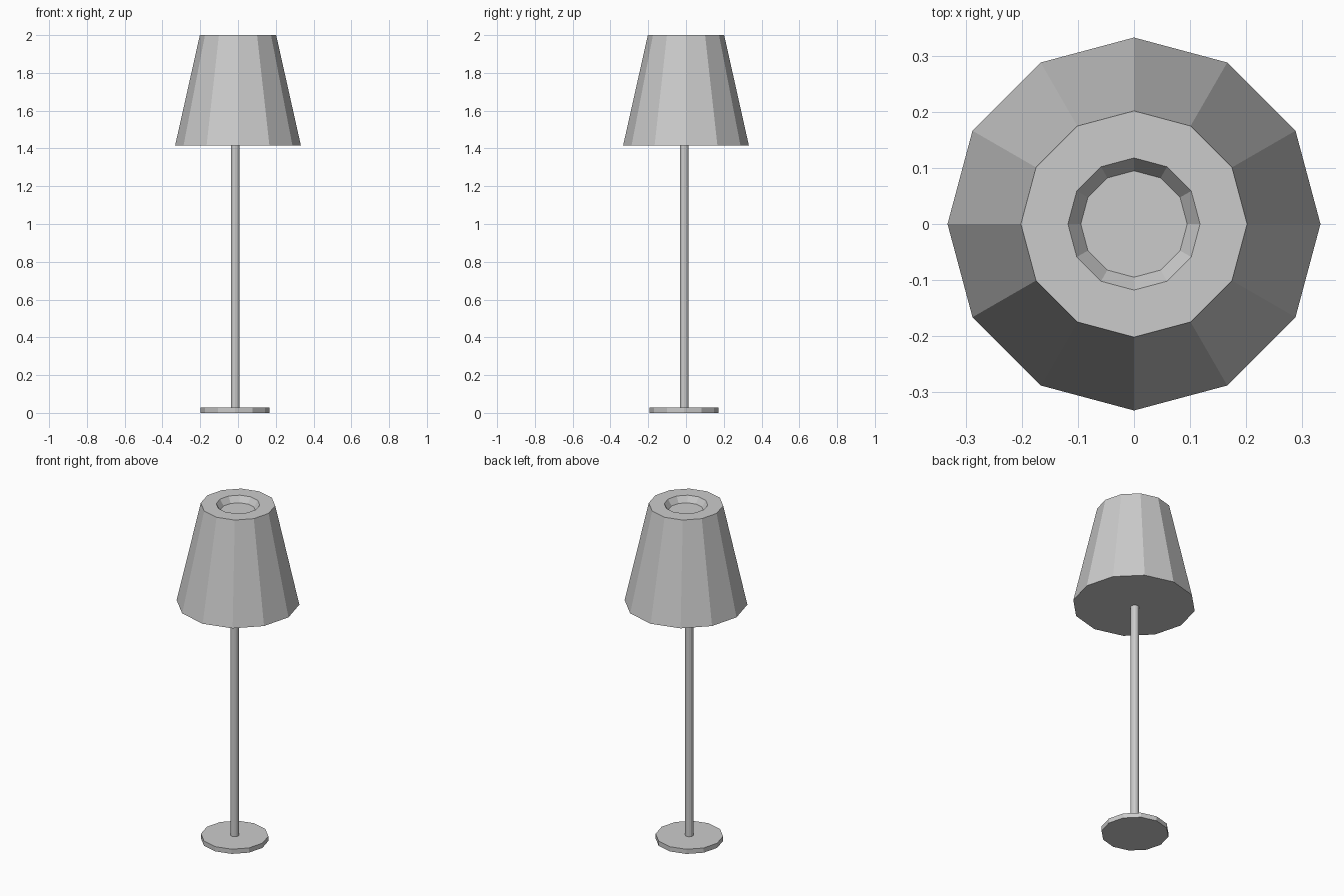
import bpy
import bmesh
from math import cos, sin, tau

SIDES = 12

old = bpy.data.objects.get("Cube")
if old:
    bpy.data.objects.remove(old, do_unlink=True)

grey = bpy.data.materials.new("light grey")
grey.use_nodes = True
COLOUR = (0.6, 0.6, 0.6, 1)
grey.diffuse_color = COLOUR
grey.node_tree.nodes["Principled BSDF"].inputs["Base Color"].default_value = COLOUR


def lathe(name, profile, centre=(0, 0)):
    """Closed faceted solid from (radius, height) rings, bottom to top."""
    bm = bmesh.new()
    rings = [[bm.verts.new((centre[0] + r * cos(tau * i / SIDES),
                            centre[1] + r * sin(tau * i / SIDES), z))
              for i in range(SIDES)] for r, z in profile]
    for low, high in zip(rings, rings[1:]):
        for i in range(SIDES):
            j = (i + 1) % SIDES
            bm.faces.new((low[i], low[j], high[j], high[i]))
    bm.faces.new(rings[0][::-1])
    bm.faces.new(rings[-1])
    mesh = bpy.data.meshes.new(name)
    bm.to_mesh(mesh)
    bm.free()
    mesh.materials.append(grey)
    obj = bpy.data.objects.new(name, mesh)
    bpy.context.collection.objects.link(obj)
    return obj


# Foot and stem sit slightly off the shade's axis
STAND = (-0.015, -0.01)
lathe("base", [(0.183, 0), (0.183, 0.028)], STAND)
lathe("pole", [(0.023, 0.02), (0.023, 1.43)], STAND)

# Tapered shade with a shallow recess in its top
lathe("shade", [(0.333, 1.415), (0.202, 2), (0.118, 2), (0.095, 1.965)])
